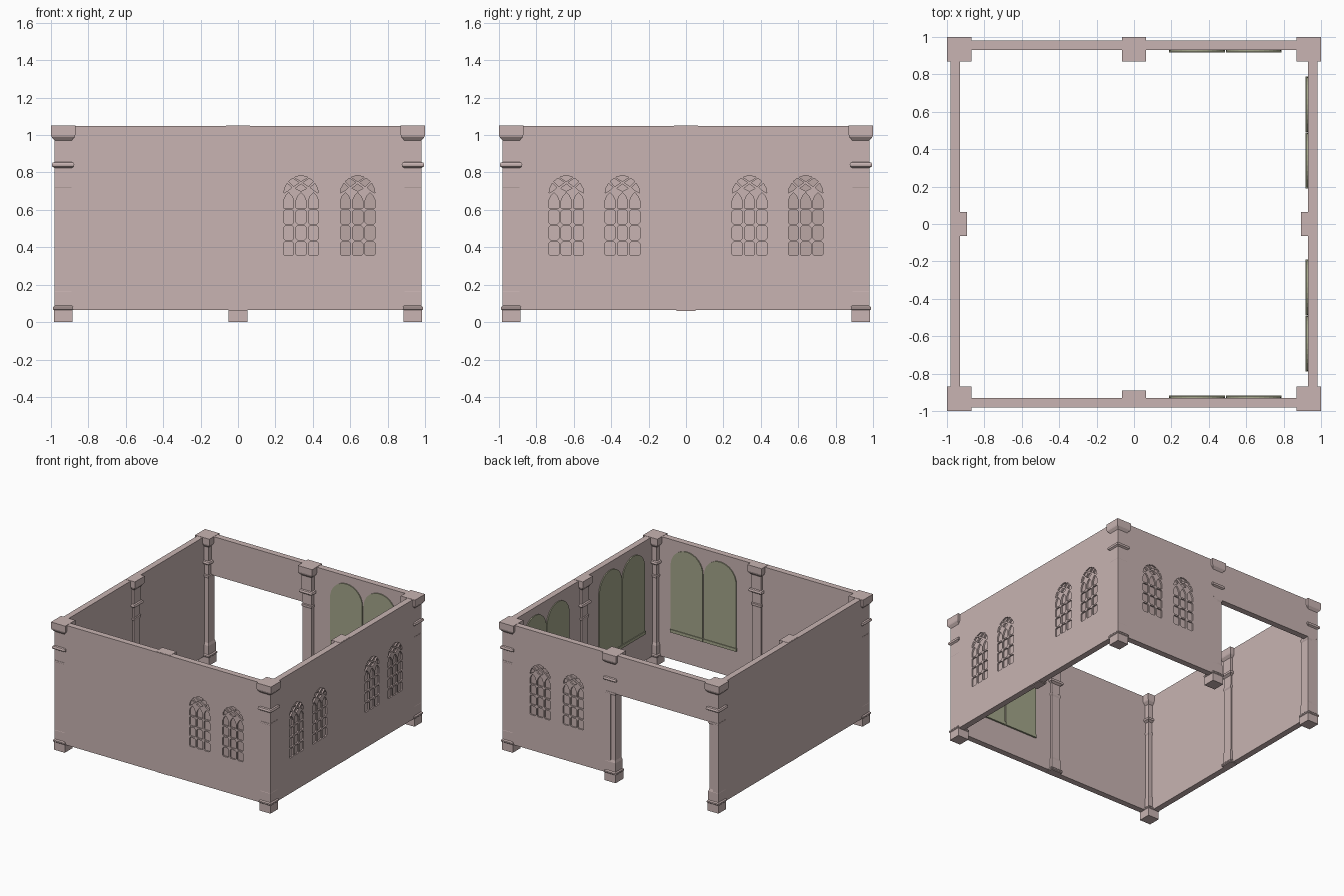
import bpy, bmesh
from math import sin, cos, pi

cube = bpy.data.objects.get("Cube")
if cube:
    bpy.data.objects.remove(cube)


def material(name, rgb):
    m = bpy.data.materials.new(name)
    m.use_nodes = True
    m.diffuse_color = (*rgb, 1)
    bsdf = next(n for n in m.node_tree.nodes if n.type == 'BSDF_PRINCIPLED')
    bsdf.inputs["Base Color"].default_value = (*rgb, 1)
    return m


STONE = material("pink_stone", (0.58, 0.455, 0.445))
PANE = material("dusky_pane", (0.50, 0.385, 0.375))
OLIVE = material("olive_shutter", (0.37, 0.38, 0.255))

# Each wall maps (along, outward, up) to world space
SIDES = {
    "front": lambda u, d, z: (u, -d, z),
    "back": lambda u, d, z: (u, d, z),
    "right": lambda u, d, z: (d, u, z),
    "left": lambda u, d, z: (-d, u, z),
}
INNER, OUTER, LOW, TOP, LINTEL = 0.93, 0.98, 0.065, 1.048, 0.73


def add_prism(bm, outline, d0, d1, side, mat=0):
    put = SIDES[side]
    a = [bm.verts.new(put(u, d0, z)) for u, z in outline]
    b = [bm.verts.new(put(u, d1, z)) for u, z in outline]
    faces = [bm.faces.new(a), bm.faces.new(b[::-1])]
    for i in range(len(a)):
        j = (i + 1) % len(a)
        faces.append(bm.faces.new((a[i], b[i], b[j], a[j])))
    for f in faces:
        f.material_index = mat


def finish(name, bm, *mats):
    bmesh.ops.recalc_face_normals(bm, faces=bm.faces)
    mesh = bpy.data.meshes.new(name)
    bm.to_mesh(mesh)
    bm.free()
    for m in mats:
        mesh.materials.append(m)
    ob = bpy.data.objects.new(name, mesh)
    bpy.context.collection.objects.link(ob)
    return ob


def rect(u0, u1, z0, z1):
    return [(u0, z0), (u1, z0), (u1, z1), (u0, z1)]


def arch(u, half, z0, z1, steps=16):
    top = [(u + half * cos(pi * i / steps), z1 - half + half * sin(pi * i / steps))
           for i in range(steps + 1)]
    return [(u - half, z0), (u + half, z0)] + top


# Outlines of the panes in one traceried window centred on u
def window_panes(u):
    w, c = 0.027, 0.008
    panes = []
    for col in (-0.066, 0, 0.066):
        for z0 in (0.355, 0.44, 0.525):
            z1 = z0 + 0.074
            panes.append([(col - w + c, z0), (col + w - c, z0), (col + w, z0 + c), (col + w, z1 - c),
                          (col + w - c, z1), (col - w + c, z1), (col - w, z1 - c), (col - w, z0 + c)])
        panes.append([(col - w, 0.61), (col + w, 0.61), (col + w, 0.65), (col + w * 0.6, 0.675),
                      (col, 0.692), (col - w * 0.6, 0.675), (col - w, 0.65)])
    for s in (-1, 1):
        panes.append([(s * x, z) for x, z in
                      ((0.092, 0.69), (0.088, 0.716), (0.074, 0.742), (0.05, 0.72), (0.066, 0.705))])
        panes.append([(s * x, z) for x, z in
                      ((0.066, 0.752), (0.045, 0.769), (0.01, 0.746), (0.04, 0.725))])
    panes.append([(0, 0.752), (0.035, 0.774), (0, 0.785), (-0.035, 0.774)])
    panes.append([(0, 0.738), (-0.03, 0.715), (0, 0.7), (0.03, 0.715)])
    return [[(u + x, z) for x, z in p] for p in panes]


# Walls, with window panes recessed into the outer face
full = rect(-OUTER, OUTER, LOW, TOP)
with_door = [(0, LOW), (OUTER, LOW), (OUTER, TOP), (-OUTER, TOP), (-OUTER, LINTEL), (0, LINTEL)]
WINDOWS = {"front": (0.337, 0.64), "back": (0.337, 0.64),
           "right": (-0.64, -0.34, 0.34, 0.64), "left": ()}

for side, centres in WINDOWS.items():
    bm = bmesh.new()
    add_prism(bm, with_door if side == "back" else full, INNER, OUTER, side)
    wall = finish(side + "_wall", bm, STONE, PANE)
    if not centres:
        continue
    bm = bmesh.new()
    for u in centres:
        for outline in window_panes(u):
            add_prism(bm, outline, OUTER - 0.012, OUTER + 0.02, side, int(u > 0.5))
    cutter = finish("pane_cutter", bm, STONE, PANE)
    cutter.hide_render = True
    mod = wall.modifiers.new("panes", 'BOOLEAN')
    mod.operation, mod.solver, mod.object = 'DIFFERENCE', 'EXACT', cutter
    graph = bpy.context.evaluated_depsgraph_get()
    cut = bpy.data.meshes.new_from_object(wall.evaluated_get(graph))
    wall.modifiers.clear()
    wall.data = cut
    bpy.data.objects.remove(cutter)

    # Arched shutters and sills on the inner face
    for i, u in enumerate(centres):
        bm = bmesh.new()
        add_prism(bm, arch(u, 0.146, 0.31, 0.985), INNER - 0.008, INNER + 0.002, side)
        add_prism(bm, rect(u - 0.149, u + 0.149, 0.29, 0.315), INNER - 0.014, INNER + 0.002, side)
        finish(f"{side}_shutter_{i + 1}", bm, OLIVE)

# Square pillar profile: half width, height
PROFILE = [(0.05, 0), (0.05, 0.065), (0.054, 0.07), (0.054, 0.08), (0.046, 0.088), (0.046, 0.16),
           (0.04, 0.18), (0.04, 0.71), (0.046, 0.722), (0.046, 0.735), (0.04, 0.74), (0.04, 0.82),
           (0.058, 0.832), (0.06, 0.842), (0.056, 0.852), (0.045, 0.856), (0.045, 0.97),
           (0.062, 0.99), (0.065, 1.0), (0.065, 1.05)]


def pillar(name, cx, cy, limit=1.0, bottom=0.0):
    def clamp(v):
        return max(-limit, min(limit, v))
    profile = [(PROFILE[0][0], bottom)] + [p for p in PROFILE if p[1] > bottom]
    bm = bmesh.new()
    rings = [[bm.verts.new((clamp(cx + sx * h), clamp(cy + sy * h), z))
              for sx, sy in ((-1, -1), (1, -1), (1, 1), (-1, 1))] for h, z in profile]
    bm.faces.new(rings[0])
    bm.faces.new(rings[-1])
    for a, b in zip(rings, rings[1:]):
        for i in range(4):
            j = (i + 1) % 4
            bm.faces.new((a[i], a[j], b[j], b[i]))
    finish(name, bm, STONE)


# Corner pillars and door pillar stand on the ground
for sy, depth in ((-1, "front"), (1, "back")):
    for sx, hand in ((-1, "right"), (1, "left")):
        pillar(f"{depth}_{hand}_corner_pillar", sx * 0.935, sy * 0.935)
pillar("door_pillar", 0, 0.935)

# Half pillars against the inside of the other walls
pillar("front_half_pillar", 0, -0.955, 0.975, 0.06)
for sx, hand in ((-1, "right"), (1, "left")):
    pillar(f"{hand}_half_pillar", sx * 0.958, 0, 0.975, 0.06)
